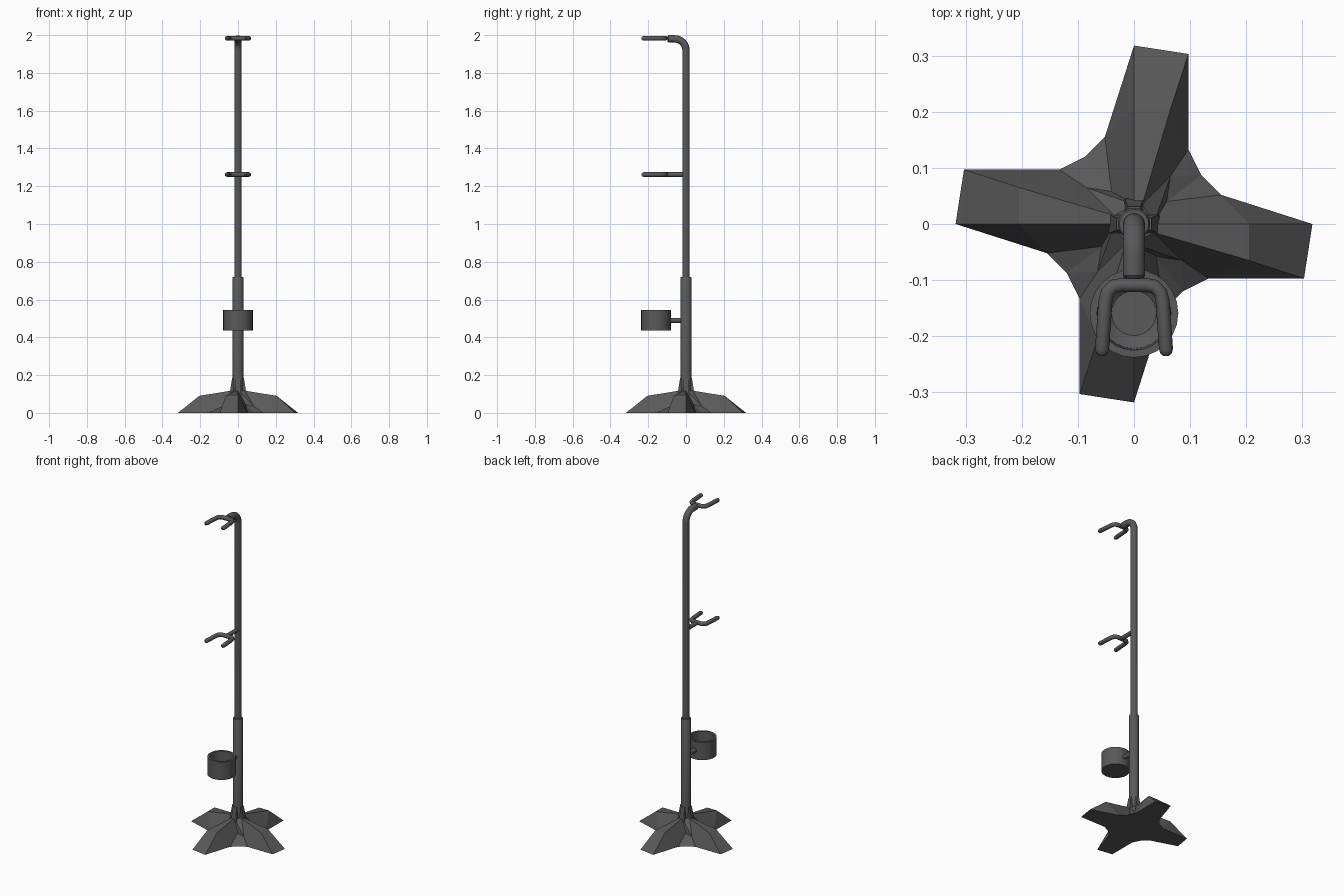
import bpy, bmesh, math
from mathutils import Vector, Matrix

cube = bpy.data.objects.get("Cube")
if cube:
    bpy.data.objects.remove(cube, do_unlink=True)

mat = bpy.data.materials.new("dark grey metal")
mat.use_nodes = True
GREY = (0.1, 0.1, 0.1, 1)
mat.diffuse_color = GREY
mat.node_tree.nodes["Principled BSDF"].inputs["Base Color"].default_value = GREY


def finish(name, bm, smooth=True):
    bmesh.ops.recalc_face_normals(bm, faces=bm.faces)
    mesh = bpy.data.meshes.new(name)
    bm.to_mesh(mesh)
    bm.free()
    mesh.materials.append(mat)
    obj = bpy.data.objects.new(name, mesh)
    bpy.context.collection.objects.link(obj)
    if smooth:
        bpy.ops.object.select_all(action='DESELECT')
        bpy.context.view_layer.objects.active = obj
        obj.select_set(True)
        bpy.ops.object.shade_smooth_by_angle(angle=math.radians(35))
    return obj


def lathe(name, profile, steps, centre=(0, 0)):
    """Revolve (radius, height) points about a vertical axis."""
    bm = bmesh.new()
    vs = [bm.verts.new((r, 0, z)) for r, z in profile]
    es = [bm.edges.new(p) for p in zip(vs, vs[1:])]
    bmesh.ops.spin(bm, geom=vs + es, cent=(0, 0, 0), axis=(0, 0, 1),
                   angle=math.tau, steps=steps)
    bmesh.ops.remove_doubles(bm, verts=bm.verts, dist=1e-4)
    bmesh.ops.translate(bm, verts=bm.verts, vec=(*centre, 0))
    return finish(name, bm)


def tube(name, stations, side, sides=12):
    """Sweep a ring along (point, radius) stations; side is normal to the path plane."""
    bm = bmesh.new()
    pts = [Vector(p) for p, r in stations]
    side = Vector(side)
    rings = []
    for i, (p, r) in enumerate(stations):
        a = (pts[i] - pts[i - 1]).normalized() if i else Vector()
        b = (pts[i + 1] - pts[i]).normalized() if i + 1 < len(pts) else Vector()
        up = (a + b).normalized().cross(side)
        rings.append([bm.verts.new(pts[i] + r * (math.cos(t) * side + math.sin(t) * up))
                      for t in (math.tau * k / sides for k in range(sides))])
    for a, b in zip(rings, rings[1:]):
        for k in range(sides):
            n = (k + 1) % sides
            bm.faces.new((a[k], a[n], b[n], b[k]))
    bm.faces.new(rings[0])
    bm.faces.new(rings[-1])
    return finish(name, bm)


# Four-legged pinwheel base: one leg and one web, turned four times
PTS = dict(r0=(0.035, 0, 0.118), r1=(0.205, 0, 0.09), r2=(0.318, 0, 0),
           d0=(0.035, -0.015, 0.118), d1=(0.205, -0.065, 0.09), d2=(0.303, -0.097, 0),
           g=(0.155, 0.052, 0), h=(0.133, -0.097, 0), m=(0.12, 0.087, 0),
           i=(0.058, 0.04, 0.045), j=(0.065, 0.085, 0.035))
FACES = ["r0 r1 d1 d0", "r1 r2 d2 d1", "r0 i g r1", "r1 g r2",
         "d0' d1' h' j", "d1' d2' h'", "i g m", "i m j", "j m h'",
         "r0 d0' j", "r0 j i"]
bm = bmesh.new()
legs = []
for k in range(4):
    rot = Matrix.Rotation(k * math.pi / 2, 3, 'Z')
    legs.append({n: bm.verts.new(rot @ Vector(p)) for n, p in PTS.items()})
for k, leg in enumerate(legs):
    following = legs[(k + 1) % 4]
    for face in FACES:
        bm.faces.new([following[n[:-1]] if n.endswith("'") else leg[n]
                      for n in face.split()])
bm.faces.new([leg[n] for leg in legs for n in ("h", "d2", "r2", "g", "m")])
bm.faces.new([leg[n] for leg in legs for n in ("d0", "r0")])
finish("base", bm, smooth=False)

# Tapered gussets around the foot of the sleeve
bm = bmesh.new()
for k in range(4):
    rot = Matrix.Rotation(k * math.pi / 2, 3, 'Z')
    low, high = [[bm.verts.new(rot @ Vector((x, y, z)))
                  for x, y in ((0, -w), (out, -w), (out, w), (0, w))]
                 for out, w, z in ((0.045, 0.017, 0.1), (0.031, 0.011, 0.185))]
    bm.faces.new(low)
    bm.faces.new(high)
    for a in range(4):
        b = (a + 1) % 4
        bm.faces.new((low[a], low[b], high[b], high[a]))
finish("sleeve_gussets", bm, smooth=False)

# Lower sleeve
lathe("lower_sleeve", [(0, 0.09), (0.029, 0.09), (0.029, 0.715), (0.026, 0.72), (0, 0.72)], 20)

# Pole, bent forward at the top
bend = 0.06
path = [((0, 0, 0.7), 0.0195)]
for s in range(9):
    t = s / 8 * math.pi / 2
    path.append(((0, -bend + bend * math.cos(t), 1.98 - bend + bend * math.sin(t)), 0.0195))
path += [((0, -0.092, 1.98), 0.0195), ((0, -0.097, 1.98), 0.015)]
tube("pole", path, (1, 0, 0), 16)


# Forked hooks with rounded prong tips
def fork(name, z):
    half = [(0.057, -0.235, 0.005), (0.057, -0.231, 0.010), (0.057, -0.223, 0.0125),
            (0.051, -0.138, 0.0125), (0.047, -0.122, 0.0125), (0.036, -0.111, 0.0125),
            (0.022, -0.109, 0.0125)]
    stations = [((-x, y, z), r) for x, y, r in half]
    stations += [((x, y, z), r) for x, y, r in reversed(half)]
    tube(name, stations, (0, 0, 1))


fork("upper_fork", 1.983)
fork("lower_fork", 1.262)
tube("lower_fork_stem", [((0, 0, 1.262), 0.0125), ((0, -0.112, 1.262), 0.0125)], (1, 0, 0))

# Open cup on a short arm
lathe("cup", [(0, 0.435), (0.079, 0.435), (0.079, 0.545), (0.066, 0.545),
              (0.063, 0.47), (0.04, 0.452), (0, 0.452)], 24, (0, -0.159))
tube("cup_arm", [((0, 0, 0.49), 0.0135), ((0, -0.09, 0.49), 0.0135)], (1, 0, 0))
